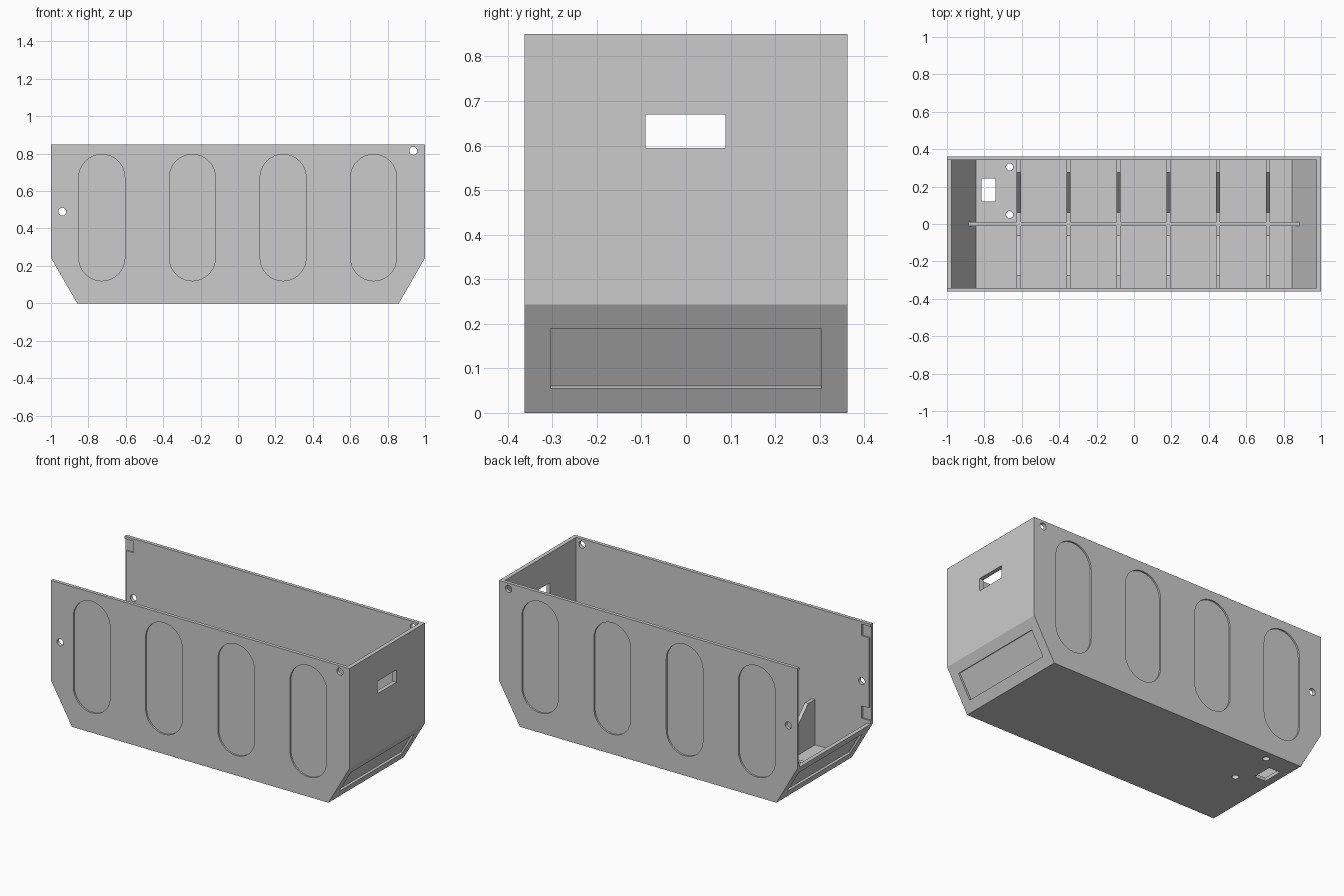
import bpy, bmesh, math
from mathutils import Vector, Matrix

if "Cube" in bpy.data.objects:
    bpy.data.objects.remove(bpy.data.objects["Cube"])

grey = bpy.data.materials.new("light grey plastic")
grey.diffuse_color = (0.6, 0.6, 0.6, 1)
grey.use_nodes = True
grey.node_tree.nodes["Principled BSDF"].inputs["Base Color"].default_value = grey.diffuse_color


def prism(name, profile, direction, start):
    """Extrude a closed 3D outline (start function maps 2D to 3D) along direction."""
    bm = bmesh.new()
    base = bm.faces.new([bm.verts.new(start(*p)) for p in profile])
    top = bmesh.ops.extrude_face_region(bm, geom=[base])["geom"]
    bmesh.ops.translate(bm, vec=direction,
                        verts=[g for g in top if isinstance(g, bmesh.types.BMVert)])
    bmesh.ops.recalc_face_normals(bm, faces=bm.faces)
    mesh = bpy.data.meshes.new(name)
    bm.to_mesh(mesh)
    bm.free()
    mesh.materials.append(grey)
    ob = bpy.data.objects.new(name, mesh)
    bpy.context.collection.objects.link(ob)
    return ob


def xz_prism(name, profile, y0, y1):
    return prism(name, profile, Vector((0, y1 - y0, 0)), lambda x, z: (x, y0, z))


def yz_prism(name, profile, x0, x1):
    return prism(name, profile, Vector((x1 - x0, 0, 0)), lambda y, z: (x0, y, z))


def rect(a0, a1, b0, b1):
    return [(a0, b0), (a1, b0), (a1, b1), (a0, b1)]


def stadium(cx, cz, r, straight, n=16):
    """Rounded slot outline; straight = 0 gives a circle."""
    pts = []
    for side in (1, -1):
        for i in range(n + (1 if straight else 0)):
            a = math.pi * i / n + (0 if side == 1 else math.pi)
            pts.append((cx + r * math.cos(a), cz + side * straight / 2 + r * math.sin(a)))
    return pts


HY, IY, TOP, KINK = 0.362, 0.341, 0.85, 0.243

# Outer body of the tub, chamfered at both lower ends
shell = xz_prism("tub_shell", [(-0.86, 0), (0.86, 0), (1, KINK), (1, TOP),
                               (-1, TOP), (-1, KINK)], -HY, HY)


def cut(cutter):
    cutter.hide_render = True
    cutter.display_type = 'WIRE'
    mod = shell.modifiers.new(cutter.name, 'BOOLEAN')
    mod.operation = 'DIFFERENCE'
    mod.solver = 'EXACT'
    mod.object = cutter


# Inner cavity, open at the top and at the left end
cut(xz_prism("cavity_cutter", [(-0.846, 0.02), (0.846, 0.02), (0.975, 0.245), (0.975, 1),
                               (-1.1, 1), (-1.1, 0.245), (-0.975, 0.245)], -IY, IY))

# Round screw holes through both long walls
for x, z in ((-0.94, 0.49), (0.937, 0.815)):
    cut(xz_prism("wall_hole_cutter", stadium(x, z, 0.021, 0), -0.5, 0.5))

for s in (-1, 1):
    # Shallow rounded recesses on the long walls
    for x in (-0.728, -0.244, 0.241, 0.725):
        cut(xz_prism("slot_recess_cutter", stadium(x, 0.458, 0.123, 0.43),
                     *sorted((s * (HY - 0.01), s * (HY + 0.1)))))
    # Latch pockets and groove on the inside of the open end
    for x1, z0, z1 in ((-0.94, 0.765, 0.835), (-0.94, 0.265, 0.34), (-0.988, 0.33, 0.775)):
        cut(xz_prism("latch_recess_cutter", rect(-1.1, x1, z0, z1),
                     *sorted((s * (IY - 0.05), s * (IY + 0.01)))))
    # Shallow rectangular recess in each sloped end
    along = Vector((s * 0.14, 0, KINK)).normalized()
    normal = Vector((s * KINK, 0, -0.14)).normalized()
    foot = Vector((s * 0.86, 0, 0))
    cut(prism("slope_recess_cutter", rect(-0.304, 0.304, 0.063, 0.219), normal * 0.1,
              lambda y, t: foot + along * t - normal * 0.012 + Vector((0, y, 0))))

# Handle window in the right end
cut(yz_prism("window_cutter", rect(-0.091, 0.089, 0.595, 0.67), 0.9, 1.1))

# Openings in the floor
floor_cuts = [rect(-0.815, -0.74, 0.12, 0.242)]
floor_cuts += [stadium(-0.665, y, 0.019, 0) for y in (0.305, 0.05)]
for outline in floor_cuts:
    cut(prism("floor_hole_cutter", outline, Vector((0, 0, 0.1)), lambda x, y: (x, y, -0.05)))

# Low spine along the middle of the floor
LOW = 0.088
xz_prism("floor_spine", [(-0.85, 0.015), (0.85, 0.015), (0.885, LOW), (-0.885, LOW)],
         -0.012, 0.012)

# Cross ribs rising to gussets at both walls
half = [(0.062, LOW), (0.275, 0.295), (IY + 0.003, 0.295), (IY + 0.003, 0.015)]
rib_profile = half + [(-y, z) for y, z in reversed(half)]
for x in (-0.616, -0.35, -0.083, 0.184, 0.45, 0.717):
    yz_prism("cross_rib", rib_profile, x - 0.011, x + 0.011)
